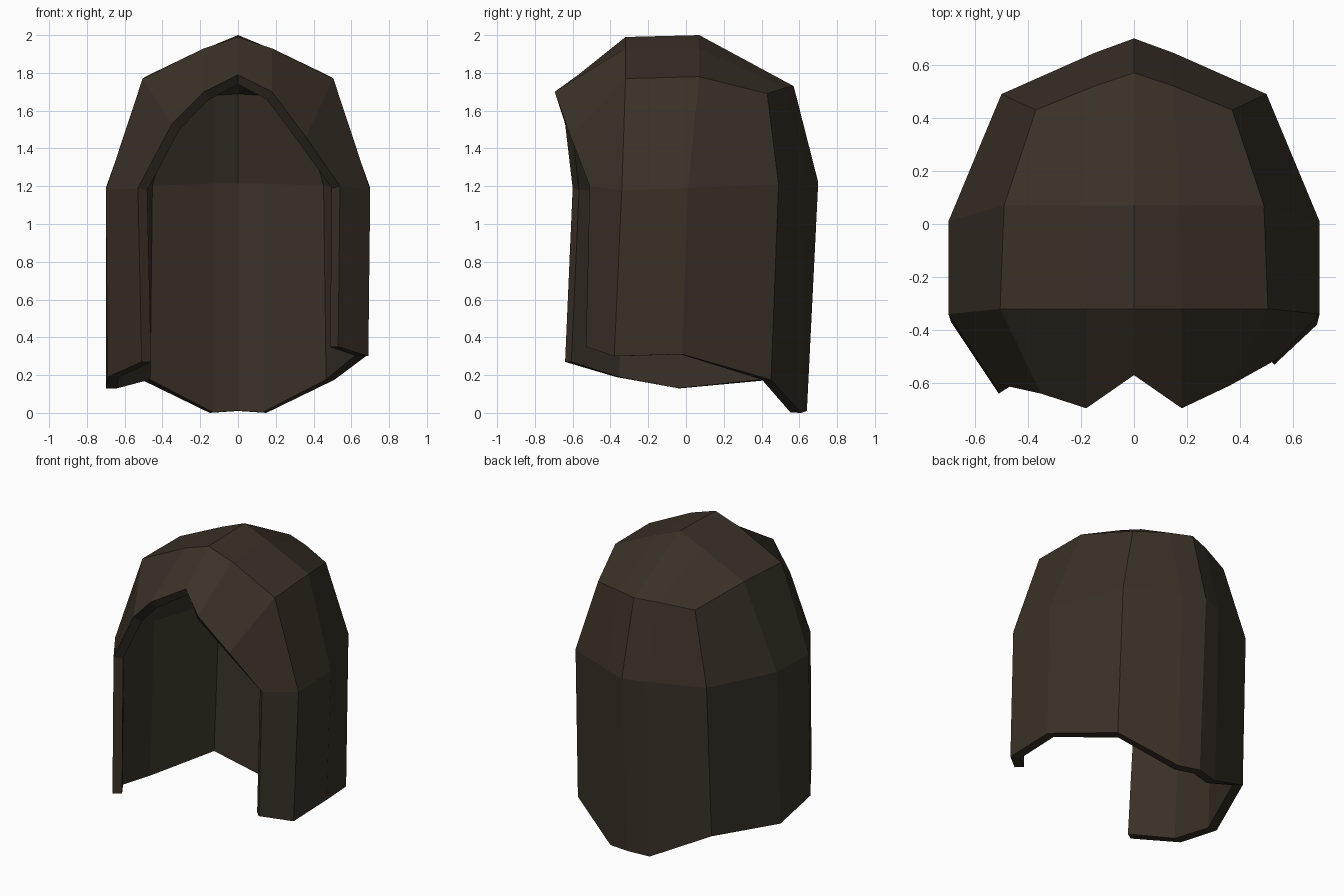
import bpy
import bmesh
from mathutils import Vector

default_cube = bpy.data.objects.get("Cube")
if default_cube:
    bpy.data.objects.remove(default_cube, do_unlink=True)


def make_material(name, colour):
    material = bpy.data.materials.new(name)
    material.use_nodes = True
    material.diffuse_color = colour
    shader = material.node_tree.nodes["Principled BSDF"]
    shader.inputs["Base Color"].default_value = colour
    shader.inputs["Roughness"].default_value = 0.9
    return material


def add_strip(bm, first_row, second_row):
    """Bridge two rows of points with a strip of quads."""
    first = [bm.verts.new(point) for point in first_row]
    second = [bm.verts.new(point) for point in second_row]
    for i in range(len(first) - 1):
        bm.faces.new((first[i], first[i + 1], second[i + 1], second[i]))


# Rows of the half shell, each running from the centre line outward
crown_front = [(0, -.32, 1.99), (.18, -.32, 1.93), (.505, -.32, 1.77)]
crown_back = [(0, .07, 2), (.17, .07, 1.93), (.49, .07, 1.78)]
upper_back = [(0, .57, 1.73), (.15, .52, 1.72), (.37, .43, 1.69)]
brow = [(0, -.57, 1.79), (.18, -.695, 1.7)]
middle = [(0, .7, 1.22), (.15, .645, 1.22), (.5, .49, 1.21),
          (.7, .01, 1.19), (.7, -.34, 1.18)]
hem_back = [(0, .64, .01), (.15, .61, 0), (.51, .45, .175)]

# The hem and the front edge differ between the two sides
side_shapes = {
    -1: dict(temple=(.35, -.64, 1.53), cheek=(.53, -.6, 1.19),
             hem=[(.7, -.03, .13), (.69, -.37, .19), (.51, -.64, .27)]),
    1: dict(temple=(.36, -.61, 1.46), cheek=(.54, -.51, 1.2),
            hem=[(.69, -.02, .31), (.69, -.38, .3), (.53, -.53, .35)]),
}


def build_side(bm, side, shape):
    """Build one half of the shell, on the given side of the centre."""
    def place(row):
        return [(side * x, y, z) for x, y, z in row]

    front_edge = brow + [shape["temple"]]
    upper_loop = upper_back + [crown_back[-1], crown_front[-1], shape["temple"]]
    middle_loop = middle + [shape["cheek"]]
    hem_loop = hem_back + shape["hem"]

    # Roof from front to back, then walls from top to bottom
    for rows in ([front_edge, crown_front, crown_back, upper_back],
                 [upper_loop, middle_loop, hem_loop]):
        for upper, lower in zip(rows, rows[1:]):
            add_strip(bm, place(upper), place(lower))


# Join both halves and turn every face outward
bm = bmesh.new()
for side, shape in side_shapes.items():
    build_side(bm, side, shape)
bmesh.ops.remove_doubles(bm, verts=bm.verts[:], dist=0.001)
bm.normal_update()
middle_point = Vector((0, 0, 1))
for face in bm.faces:
    if face.normal.dot(face.calc_center_median() - middle_point) < 0:
        face.normal_flip()

mesh = bpy.data.meshes.new("hair_shell")
bm.to_mesh(mesh)
bm.free()
hair_shell = bpy.data.objects.new("hair_shell", mesh)
bpy.context.collection.objects.link(hair_shell)
mesh.materials.append(make_material("dark brown", (0.042, 0.031, 0.020, 1)))

# Wall thickness, grown inward
thickness = hair_shell.modifiers.new("wall_thickness", "SOLIDIFY")
thickness.thickness = 0.06
thickness.offset = -1
thickness.use_even_offset = True
